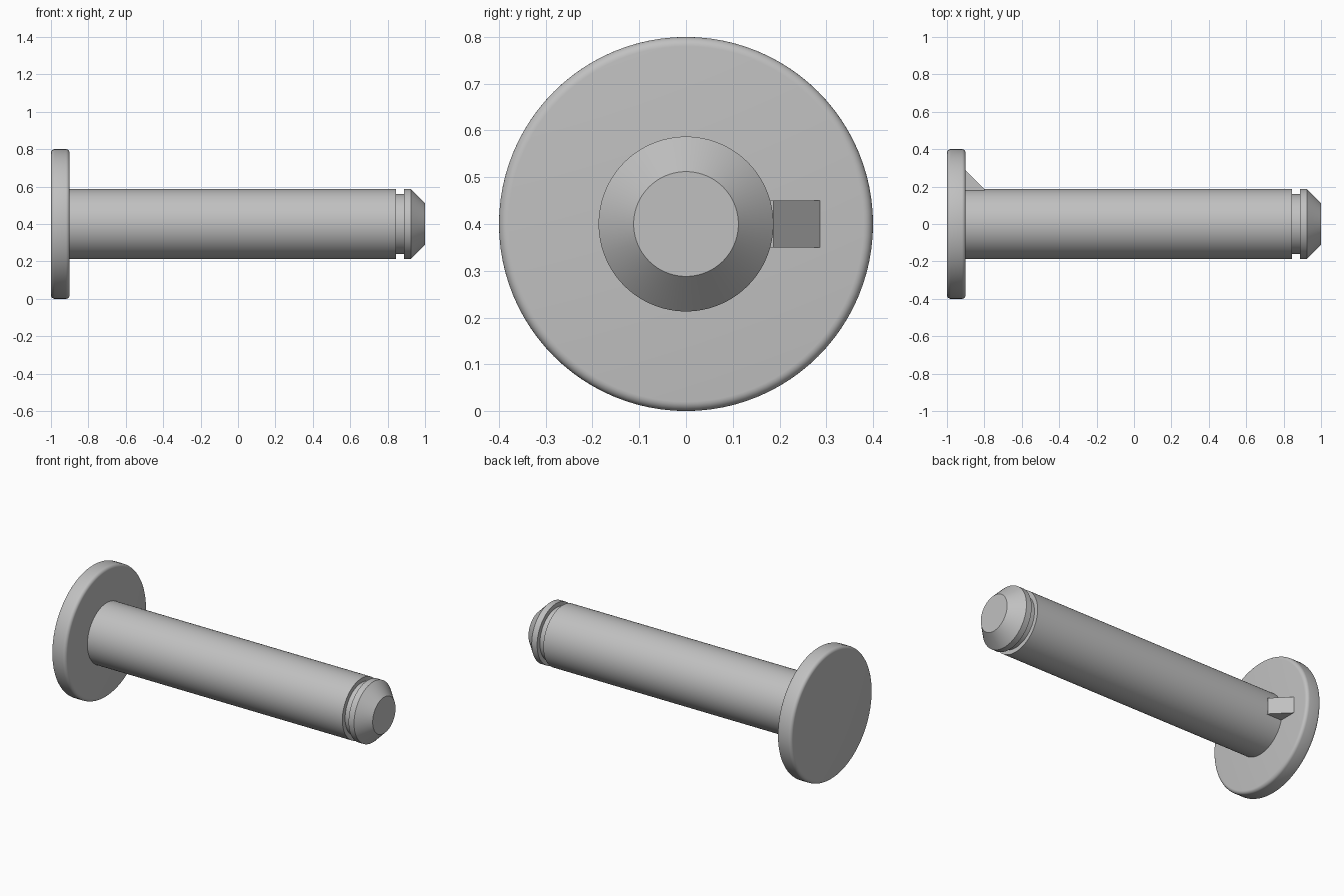
import bpy, bmesh
from math import sin, cos, pi, radians

cube = bpy.data.objects.get("Cube")
if cube:
    bpy.data.objects.remove(cube)

AXIS_Z = 0.4
SIDES = 96

steel = bpy.data.materials.new("plain_grey")
steel.use_nodes = True
grey = (0.53, 0.53, 0.53, 1)
steel.diffuse_color = grey
steel.node_tree.nodes["Principled BSDF"].inputs["Base Color"].default_value = grey


def finish(bm, name):
    bmesh.ops.recalc_face_normals(bm, faces=bm.faces)
    mesh = bpy.data.meshes.new(name)
    bm.to_mesh(mesh)
    bm.free()
    mesh.materials.append(steel)
    obj = bpy.data.objects.new(name, mesh)
    bpy.context.collection.objects.link(obj)
    return obj


def lathe(name, profile):
    """Turn (x, radius) points around the pin axis, with flat end caps."""
    bm = bmesh.new()
    rings = [[bm.verts.new((x, r * cos(2 * pi * i / SIDES), AXIS_Z + r * sin(2 * pi * i / SIDES)))
              for i in range(SIDES)] for x, r in profile]
    for a, b in zip(rings, rings[1:]):
        for i in range(SIDES):
            j = (i + 1) % SIDES
            bm.faces.new((a[i], a[j], b[j], b[i]))
    bm.faces.new(rings[0])
    bm.faces.new(rings[-1])
    obj = finish(bm, name)
    bpy.ops.object.select_all(action='DESELECT')
    obj.select_set(True)
    bpy.context.view_layer.objects.active = obj
    bpy.ops.object.shade_smooth_by_angle(angle=radians(30))
    return obj


# Head disc with rounded rims on both sides
R, FILLET, STEPS = 0.4, 0.02, 6
quarter = [k * pi / 2 / STEPS for k in range(STEPS + 1)]
rim = [(-1 + FILLET * (1 - cos(a)), R - FILLET * (1 - sin(a))) for a in quarter]
rim += [(-0.9 - FILLET * (1 - sin(a)), R - FILLET * (1 - cos(a))) for a in quarter]
lathe("pin_head", rim)

# Shaft with retaining-ring groove and chamfered tip
lathe("pin_shaft", [(-0.91, 0.187), (0.845, 0.187), (0.845, 0.16), (0.888, 0.16),
                    (0.888, 0.187), (0.925, 0.187), (1.0, 0.112)])

# Triangular anti-rotation key under the head
bm = bmesh.new()
outline = [(-0.905, 0.15), (-0.905, 0.292), (-0.9, 0.287), (-0.8, 0.187), (-0.8, 0.15)]
base = bm.faces.new([bm.verts.new((x, y, AXIS_Z - 0.05)) for x, y in outline])
grown = bmesh.ops.extrude_face_region(bm, geom=[base])["geom"]
bmesh.ops.translate(bm, vec=(0, 0, 0.1),
                    verts=[g for g in grown if isinstance(g, bmesh.types.BMVert)])
finish(bm, "locking_key")
